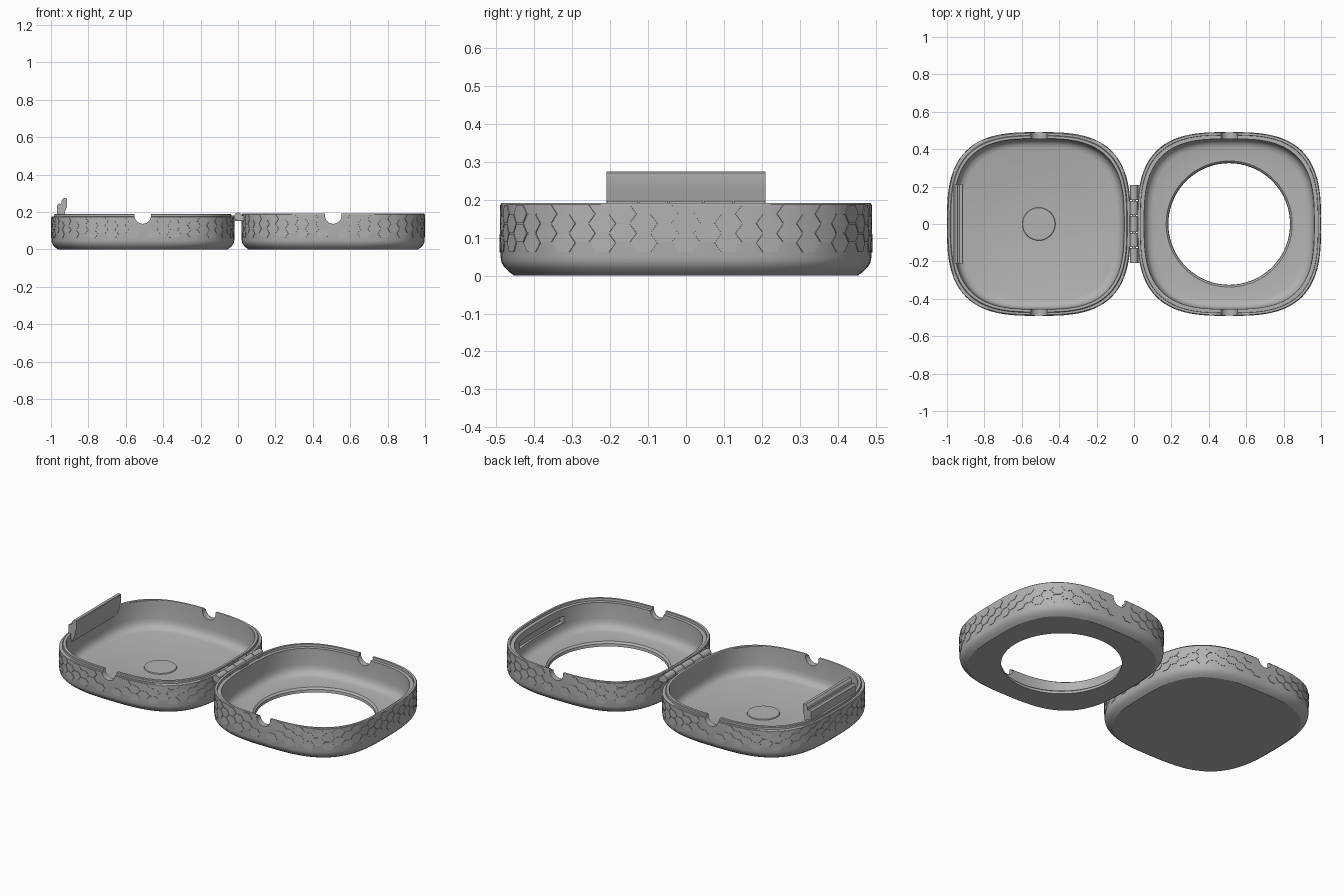
import bpy, bmesh, math
from mathutils import Vector

if "Cube" in bpy.data.objects:
    bpy.data.objects.remove(bpy.data.objects["Cube"])

CX, A, N, SEG = 0.509, 0.489, 3.0, 128

grey = bpy.data.materials.new("matte grey")
grey.diffuse_color = (0.45, 0.45, 0.45, 1)
grey.use_nodes = True
grey.node_tree.nodes["Principled BSDF"].inputs["Base Color"].default_value = grey.diffuse_color


def radius(t):
    """Polar radius of the rounded-square outline."""
    return A / (abs(math.cos(t)) ** N + abs(math.sin(t)) ** N) ** (1 / N)


def finish(name, bm, smooth=True):
    bmesh.ops.recalc_face_normals(bm, faces=bm.faces)
    me = bpy.data.meshes.new(name)
    bm.to_mesh(me)
    bm.free()
    me.materials.append(grey)
    ob = bpy.data.objects.new(name, me)
    bpy.context.collection.objects.link(ob)
    if smooth:
        shade(ob)
    return ob


def shade(ob):
    bpy.ops.object.select_all(action='DESELECT')
    ob.select_set(True)
    bpy.context.view_layer.objects.active = ob
    bpy.ops.object.shade_smooth_by_angle(angle=math.radians(30))


def loft(name, cx, profile, closed):
    """Loft outline rings; entries are (inset, z) or ('r', circle radius, z)."""
    bm = bmesh.new()
    rings = []
    for p in profile:
        ring = []
        for i in range(SEG):
            t = 2 * math.pi * i / SEG
            r = p[1] if p[0] == 'r' else radius(t) * (1 - p[0] / A)
            ring.append(bm.verts.new((cx + r * math.cos(t), r * math.sin(t), p[-1])))
        rings.append(ring)
    pairs = list(zip(rings, rings[1:]))
    if closed:
        pairs.append((rings[-1], rings[0]))
    else:
        bm.faces.new(rings[0])
        bm.faces.new(rings[-1])
    for a, b in pairs:
        for i in range(SEG):
            j = (i + 1) % SEG
            bm.faces.new((a[i], a[j], b[j], b[i]))
    return finish(name, bm)


def box(name, lo, hi, smooth=False):
    bm = bmesh.new()
    bmesh.ops.create_cube(bm, size=1)
    for v in bm.verts:
        v.co = Vector([l + (c + 0.5) * (h - l) for c, l, h in zip(v.co, lo, hi)])
    return finish(name, bm, smooth)


def rod(name, x, z, r, y0, y1, seg=32):
    """Cylinder lying along y."""
    return prism(name, [(x + r * math.cos(2 * math.pi * i / seg),
                         z + r * math.sin(2 * math.pi * i / seg)) for i in range(seg)], y0, y1)


def prism(name, pts, y0, y1):
    """Extrude an x-z profile along y."""
    bm = bmesh.new()
    a, b = [[bm.verts.new((x, y, z)) for x, z in pts] for y in (y0, y1)]
    bm.faces.new(a)
    bm.faces.new(b)
    for i in range(len(pts)):
        j = (i + 1) % len(pts)
        bm.faces.new((a[i], a[j], b[j], b[i]))
    return finish(name, bm)


def cut(ob, cutter):
    m = ob.modifiers.new("cut", 'BOOLEAN')
    m.operation, m.object, m.solver = 'DIFFERENCE', cutter, 'EXACT'
    bpy.ops.object.select_all(action='DESELECT')
    bpy.context.view_layer.objects.active = ob
    ob.select_set(True)
    bpy.ops.object.modifier_apply(modifier=m.name)
    bpy.data.objects.remove(cutter)
    shade(ob)


# Shared outer wall: flat base, rounded lower edge
outer = [(0.036, 0.0), (0.022, 0.010), (0.010, 0.022), (0.003, 0.034), (0, 0.048)]
# Shared inner wall: fillet down to the floor
inner = [(0.036, 0.085), (0.039, 0.062), (0.047, 0.045), (0.060, 0.033), (0.080, 0.027)]

# Solid tray with raised sealing lip
tray = loft("tray_shell", -CX, outer + [(0, 0.174), (0.004, 0.177), (0.015, 0.177), (0.016, 0.187),
            (0.019, 0.190), (0.032, 0.190), (0.034, 0.187)] + inner, False)
# Open ring frame with stepped rim and round window
frame = loft("window_frame_shell", CX, [('r', 0.325, 0.0)] + outer + [(0, 0.188), (0.002, 0.191), (0.014, 0.191),
             (0.015, 0.177), (0.034, 0.177)] + inner + [('r', 0.337, 0.026), ('r', 0.327, 0.016)], True)

# Round notches through front and back rims
for ob, cx in ((tray, -CX), (frame, CX)):
    cut(ob, rod("notch_cutter", cx, 0.181, 0.044, -0.7, 0.7))
# Catch slot in the inner wall of the frame
cut(frame, box("slot_cutter", (0.93, -0.21, 0.095), (0.973, 0.21, 0.135)))

# Low disc on the tray floor
bm = bmesh.new()
bmesh.ops.create_cone(bm, cap_ends=True, segments=48, radius1=0.09, radius2=0.086, depth=0.008)
bmesh.ops.translate(bm, vec=(-CX, 0, 0.028), verts=bm.verts)
finish("floor_disc", bm)

# Arc-length table around the outline
STEPS = 1440
pts = [Vector((radius(t) * math.cos(t), radius(t) * math.sin(t)))
       for t in (2 * math.pi * i / STEPS for i in range(STEPS + 1))]
arc = [0.0]
for p, q in zip(pts, pts[1:]):
    arc.append(arc[-1] + (q - p).length)


def on_wall(s):
    s %= arc[-1]
    k = next(i for i in range(STEPS) if arc[i + 1] >= s)
    return pts[k].lerp(pts[k + 1], (s - arc[k]) / (arc[k + 1] - arc[k]))


# Shallow hexagon tread around both walls
def hex_tread(name, cx, z_low, h):
    cols = 60
    pitch = arc[-1] / cols
    w, hh = pitch / 1.5 - 0.002, h / 2 - 0.002
    shape = [(-w, 0), (-w / 2, hh), (w / 2, hh), (w, 0), (w / 2, -hh), (-w / 2, -hh)]
    bm = bmesh.new()
    for c in range(cols):
        for row in range(2):
            s0, z0 = c * pitch, z_low + h * (row + 0.5 * (c % 2))
            mid = on_wall(s0)
            if abs(mid.x) < 0.09 and z0 > 0.105:
                continue
            top, low = [], []
            for ds, dz in shape:
                p = on_wall(s0 + ds)
                for ring, k in ((top, 1 + 0.0022 / A), (low, 1 - 0.004 / A)):
                    ring.append(bm.verts.new((cx + p.x * k, p.y * k, z0 + dz)))
            m = mid * (1 + 0.0022 / A)
            centre = bm.verts.new((cx + m.x, m.y, z0))
            for i in range(6):
                j = (i + 1) % 6
                bm.faces.new((top[i], top[j], centre))
                bm.faces.new((low[i], low[j], top[j], top[i]))
    finish(name, bm)


hex_tread("tray_hex_tread", -CX, 0.082, 0.046)
hex_tread("frame_hex_tread", CX, 0.086, 0.051)

# Hooked latch standing on the tray rim
prism("latch", [(-0.962, 0.13), (-0.967, 0.19), (-0.967, 0.236), (-0.958, 0.246), (-0.945, 0.243),
                (-0.943, 0.262), (-0.934, 0.274), (-0.918, 0.274), (-0.915, 0.270), (-0.915, 0.225),
                (-0.924, 0.205), (-0.924, 0.185), (-0.945, 0.14)], -0.21, 0.21)

# Hinge: alternating knuckles with arms to each shell, and a pin
edges = [-0.21, -0.125, -0.045, 0.045, 0.125, 0.21]
for i, (y0, y1) in enumerate(zip(edges, edges[1:])):
    y0, y1 = y0 + 0.002, y1 - 0.002
    side = 1 if i % 2 == 0 else -1
    rod("hinge_knuckle", 0, 0.176, 0.021, y0, y1, 24)
    xs = sorted((0, side * 0.042))
    box("hinge_arm", (xs[0], y0, 0.152), (xs[1], y1, 0.182))
rod("hinge_pin", 0, 0.176, 0.011, -0.208, 0.208, 16)
